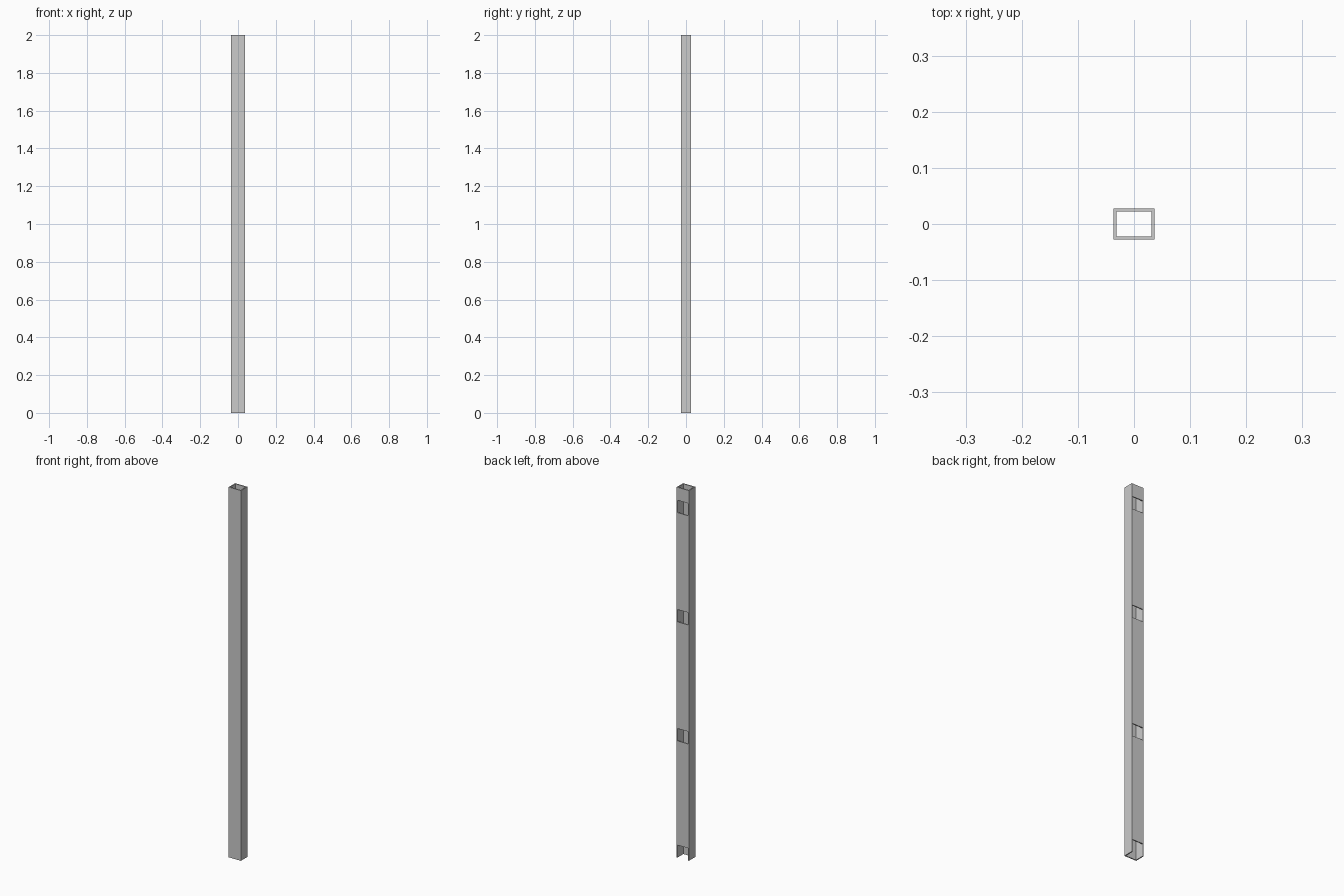
import bpy, bmesh
from mathutils import Matrix

if "Cube" in bpy.data.objects:
    bpy.data.objects.remove(bpy.data.objects["Cube"])

W, D, H = 0.073, 0.055, 2.0   # outer size
T = 0.0055                    # wall thickness


def box(name, x0, x1, y0, y1, z0, z1):
    bm = bmesh.new()
    size = (x1 - x0, y1 - y0, z1 - z0)
    mid = ((x0 + x1) / 2, (y0 + y1) / 2, (z0 + z1) / 2)
    bmesh.ops.create_cube(bm, size=1, matrix=Matrix.Translation(mid) @ Matrix.Diagonal((*size, 1)))
    me = bpy.data.meshes.new(name)
    bm.to_mesh(me)
    bm.free()
    ob = bpy.data.objects.new(name, me)
    bpy.context.collection.objects.link(ob)
    return ob


def cut(target, cutter):
    mod = target.modifiers.new("cut", 'BOOLEAN')
    mod.operation, mod.solver, mod.object = 'DIFFERENCE', 'EXACT', cutter
    bpy.context.view_layer.objects.active = target
    bpy.ops.object.modifier_apply(modifier=mod.name)
    bpy.data.objects.remove(cutter)


# Hollow rectangular post, open at both ends
post = box("slotted_post", -W / 2, W / 2, -D / 2, D / 2, 0, H)
ix, iy = W / 2 - T, D / 2 - T
cut(post, box("bore_cutter", -ix, ix, -iy, iy, -0.1, H + 0.1))

# Slots through the back wall; the lowest one is open at the bottom
sx = ix - 0.0002
for z0, z1 in ((-0.05, 0.067), (0.63, 0.697), (1.273, 1.34), (1.863, 1.93)):
    cut(post, box("slot_cutter", -sx, sx, 0, D, z0, z1))
